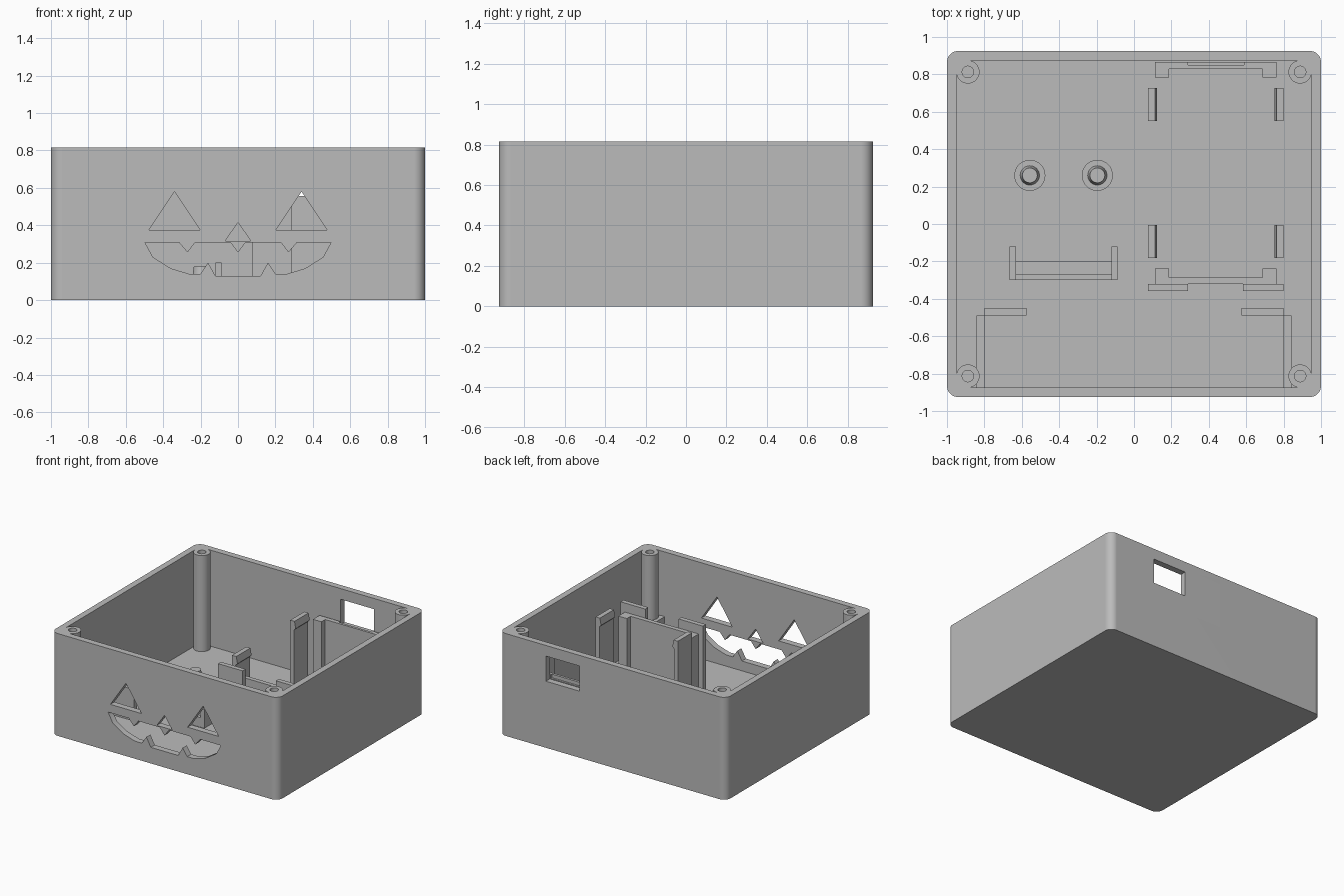
import bpy, bmesh
from math import cos, sin, radians, pi
from mathutils import Vector

cube = bpy.data.objects.get("Cube")
if cube:
    bpy.data.objects.remove(cube, do_unlink=True)

GREY = bpy.data.materials.new("matte grey plastic")
GREY.use_nodes = True
GREY.diffuse_color = (0.5, 0.5, 0.5, 1)
GREY.node_tree.nodes["Principled BSDF"].inputs["Base Color"].default_value = (0.5, 0.5, 0.5, 1)

W, D, H = 1.0, 0.925, 0.815      # outer half width, half depth, height
WALL, FLOOR = 0.05, 0.05
POST_R = 0.062
SIGNS = [(1, 1), (-1, 1), (-1, -1), (1, -1)]


def prism(name, pts, lo, hi, axis="z"):
    """Extrude a 2D outline: (x, y) along z, or (x, z) along y."""
    place = {"z": lambda a, b, c: (a, b, c), "y": lambda a, b, c: (a, c, b)}[axis]
    bm = bmesh.new()
    face = bm.faces.new([bm.verts.new(place(a, b, lo)) for a, b in pts])
    out = bmesh.ops.extrude_face_region(bm, geom=[face])
    move = Vector(place(0, 0, hi - lo))
    bmesh.ops.translate(bm, vec=move, verts=[v for v in out["geom"] if isinstance(v, bmesh.types.BMVert)])
    bmesh.ops.recalc_face_normals(bm, faces=bm.faces)
    mesh = bpy.data.meshes.new(name)
    bm.to_mesh(mesh)
    bm.free()
    mesh.materials.append(GREY)
    obj = bpy.data.objects.new(name, mesh)
    bpy.context.collection.objects.link(obj)
    return obj


def rect(x0, x1, y0, y1):
    return [(x0, y0), (x1, y0), (x1, y1), (x0, y1)]


def box(name, x0, x1, y0, y1, z1, z0=FLOOR - 0.01):
    return prism(name, rect(x0, x1, y0, y1), z0, z1)


def circle(cx, cy, r, n=32):
    return [(cx + r * cos(2 * pi * i / n), cy + r * sin(2 * pi * i / n)) for i in range(n)]


def corner_arcs(half_x, half_y, r, sweep, steps):
    """Outline of four tangent corner arcs; a negative sweep wraps round a post."""
    pts = []
    for k, (sx, sy) in enumerate(SIGNS):
        for i in range(steps + 1):
            a = radians(90 * k + sweep * i / steps)
            pts.append((sx * (half_x - r) + r * cos(a), sy * (half_y - r) + r * sin(a)))
    return pts


def activate(obj):
    bpy.ops.object.select_all(action="DESELECT")
    obj.select_set(True)
    bpy.context.view_layer.objects.active = obj


def cut(obj, cutter):
    activate(obj)
    mod = obj.modifiers.new("cut", "BOOLEAN")
    mod.operation, mod.solver, mod.object = "DIFFERENCE", "EXACT", cutter
    bpy.ops.object.modifier_apply(modifier=mod.name)
    bpy.data.objects.remove(cutter, do_unlink=True)


def smooth(obj):
    activate(obj)
    bpy.ops.object.shade_smooth_by_angle(angle=radians(30))
    mod = obj.modifiers.new("even normals", "WEIGHTED_NORMAL")
    mod.keep_sharp = True


# Open box; the cavity outline leaves the four screw posts standing
shell = prism("box_shell", corner_arcs(W, D, 0.06, 90, 10), 0, H)
cut(shell, prism("cavity", corner_arcs(W - WALL, D - WALL, POST_R, -270, 27), FLOOR, H + 0.1))
for sx, sy in SIGNS:
    hole = circle(sx * (W - WALL - POST_R), sy * (D - WALL - POST_R), 0.031, 24)
    cut(shell, prism("screw_hole", hole, 0.4, H + 0.1))

# Face openings in the front wall
for s in (-1, 1):
    eye = [(s * 0.34 - 0.137, 0.375), (s * 0.34 + 0.137, 0.375), (s * 0.34, 0.58)]
    cut(shell, prism("eye_cutter", eye, -1, -0.8, "y"))
cut(shell, prism("nose_cutter", [(-0.068, 0.317), (0.068, 0.317), (0, 0.415)], -1, -0.8, "y"))
half_mouth = [(0, 0.255), (0.04, 0.308), (0.23, 0.308), (0.27, 0.255), (0.315, 0.308), (0.497, 0.308),
              (0.455, 0.23), (0.36, 0.17), (0.26, 0.14), (0.2, 0.14), (0.16, 0.2), (0.12, 0.128)]
mouth = half_mouth + [(-x, z) for x, z in reversed(half_mouth[1:])]
cut(shell, prism("mouth_cutter", mouth, -1, -0.8, "y"))


# Port window in the back wall
def window():
    return box("window_cutter", 0.29, 0.587, 0.85, 1.0, 0.73, 0.53)


cut(shell, window())
smooth(shell)

# Upright board holder: two facing U walls and four hooked clips
CX, CY = 0.4375, 0.2725
u_half = [(0.325, 0.51), (0.25, 0.51), (0.25, 0.5575)]
u_wall = [(0.325, 0.5925)] + u_half + [(-x, y) for x, y in reversed(u_half)] + [(-0.325, 0.5925)]
for s, side in ((-1, "front"), (1, "back")):
    wall = prism(side + "_board_wall", [(CX + x, CY + s * y) for x, y in u_wall], FLOOR - 0.01, 0.558)
    if s > 0:
        cut(wall, window())
    y0, y1 = sorted((CY + s * 0.2775, CY + s * 0.455))
    for t, end in ((-1, "right"), (1, "left")):
        hook = [(0.3625, 0.04), (0.33, 0.04), (0.33, 0.56), (0.314, 0.575), (0.325, 0.63), (0.3625, 0.63)]
        prism(f"{side}_{end}_clip", [(CX + t * x, z) for x, z in hook], y0, y1, "y")

# Two taller backing strips in front of the board holder
box("right_backing_strip", 0.075, 0.29, -0.357, -0.32, 0.63)
box("left_backing_strip", 0.583, 0.8, -0.357, -0.32, 0.63)

# Two round standoffs with tapered pins
for x, side in ((-0.557, "right"), (-0.196, "left")):
    smooth(prism(side + "_standoff", circle(x, 0.26, 0.083), FLOOR - 0.01, 0.1))
    bpy.ops.mesh.primitive_cone_add(vertices=32, radius1=0.053, radius2=0.04, depth=0.09,
                                    location=(x, 0.26, 0.135))
    pin = bpy.context.object
    pin.name = side + "_standoff_pin"
    pin.data.materials.append(GREY)
    smooth(pin)

# Low cradle with end walls, a back rail and a step
box("cradle_right_end", -0.665, -0.63, -0.3, -0.12, 0.2)
box("cradle_left_end", -0.12, -0.087, -0.3, -0.12, 0.2)
box("cradle_rail", -0.635, -0.115, -0.3, -0.268, 0.125)
box("cradle_step", -0.635, -0.115, -0.27, -0.197, 0.085)

# Mirrored L brackets in the front corners
for s, side in ((-1, "right"), (1, "left")):
    outline = [(0.843, -0.88), (0.843, -0.49), (0.8, -0.49), (0.8, -0.45), (0.575, -0.45),
               (0.575, -0.49), (0.8, -0.491), (0.8, -0.88)]
    prism(side + "_front_bracket", [(s * x, y) for x, y in outline], FLOOR - 0.01, 0.3)
